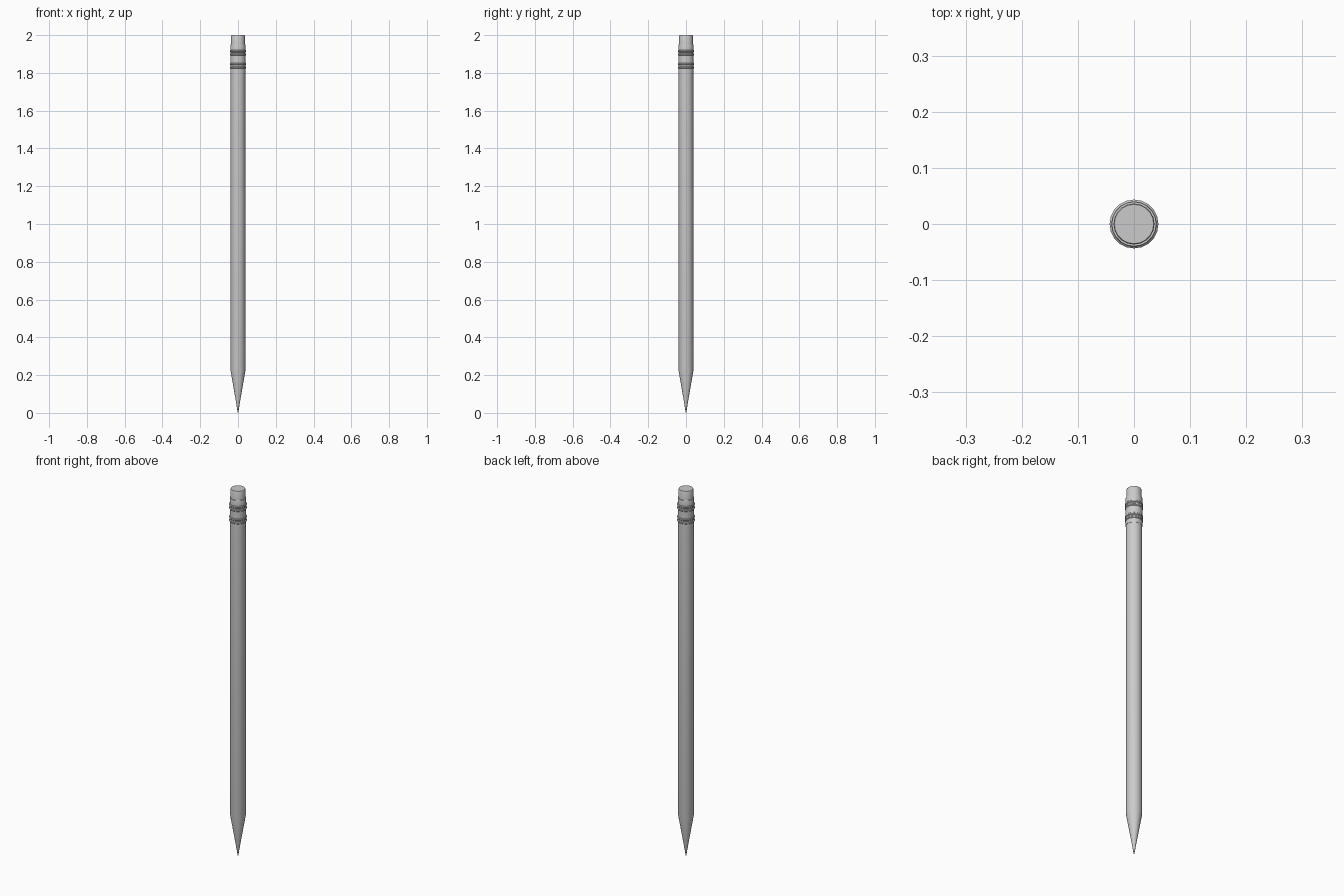
import bpy, bmesh, math

if "Cube" in bpy.data.objects:
    bpy.data.objects.remove(bpy.data.objects["Cube"])

SIDES = 20


def lathe(name, profile, color=None):
    """Spin (radius, z) points about z; radius 0 gives a pole."""
    bm = bmesh.new()
    rings = []
    for r, z in profile:
        if r == 0:
            rings.append([bm.verts.new((0, 0, z))])
        else:
            rings.append([bm.verts.new((r * math.cos(2 * math.pi * i / SIDES),
                                        r * math.sin(2 * math.pi * i / SIDES), z))
                          for i in range(SIDES)])
    for a, b in zip(rings, rings[1:]):
        for i in range(SIDES):
            j = (i + 1) % SIDES
            if len(a) == 1:
                bm.faces.new((a[0], b[j], b[i]))
            elif len(b) == 1:
                bm.faces.new((a[i], a[j], b[0]))
            else:
                bm.faces.new((a[i], a[j], b[j], b[i]))
    bmesh.ops.recalc_face_normals(bm, faces=bm.faces)
    mesh = bpy.data.meshes.new(name)
    bm.to_mesh(mesh)
    bm.free()
    obj = bpy.data.objects.new(name, mesh)
    bpy.context.collection.objects.link(obj)
    bpy.ops.object.select_all(action='DESELECT')
    obj.select_set(True)
    bpy.context.view_layer.objects.active = obj
    bpy.ops.object.shade_smooth_by_angle(angle=math.radians(30))
    return obj


# Sharpened point and long round shaft, tucked into the metal band
lathe("pencil_shaft", [(0, 0), (0.002, 0.003), (0.011, 0.06),
                       (0.039, 0.222), (0.039, 1.82), (0, 1.82)])


# Metal band with two groups of crimped ridges
def ridge(z, r=0.0435, base=0.0405, half=0.006):
    return [(base, z - half), (r, z - half / 2), (r, z + half / 2), (base, z + half)]


band = [(0, 1.80), (0.0405, 1.80)]
for z in (1.829, 1.847, 1.897, 1.915):
    band += ridge(z)
band += [(0.0405, 1.948), (0.0395, 1.951), (0, 1.951)]
lathe("metal_band", band)

# Eraser
lathe("eraser", [(0, 1.93), (0.0365, 1.93), (0.0365, 1.997), (0.035, 2.0), (0, 2.0)])
